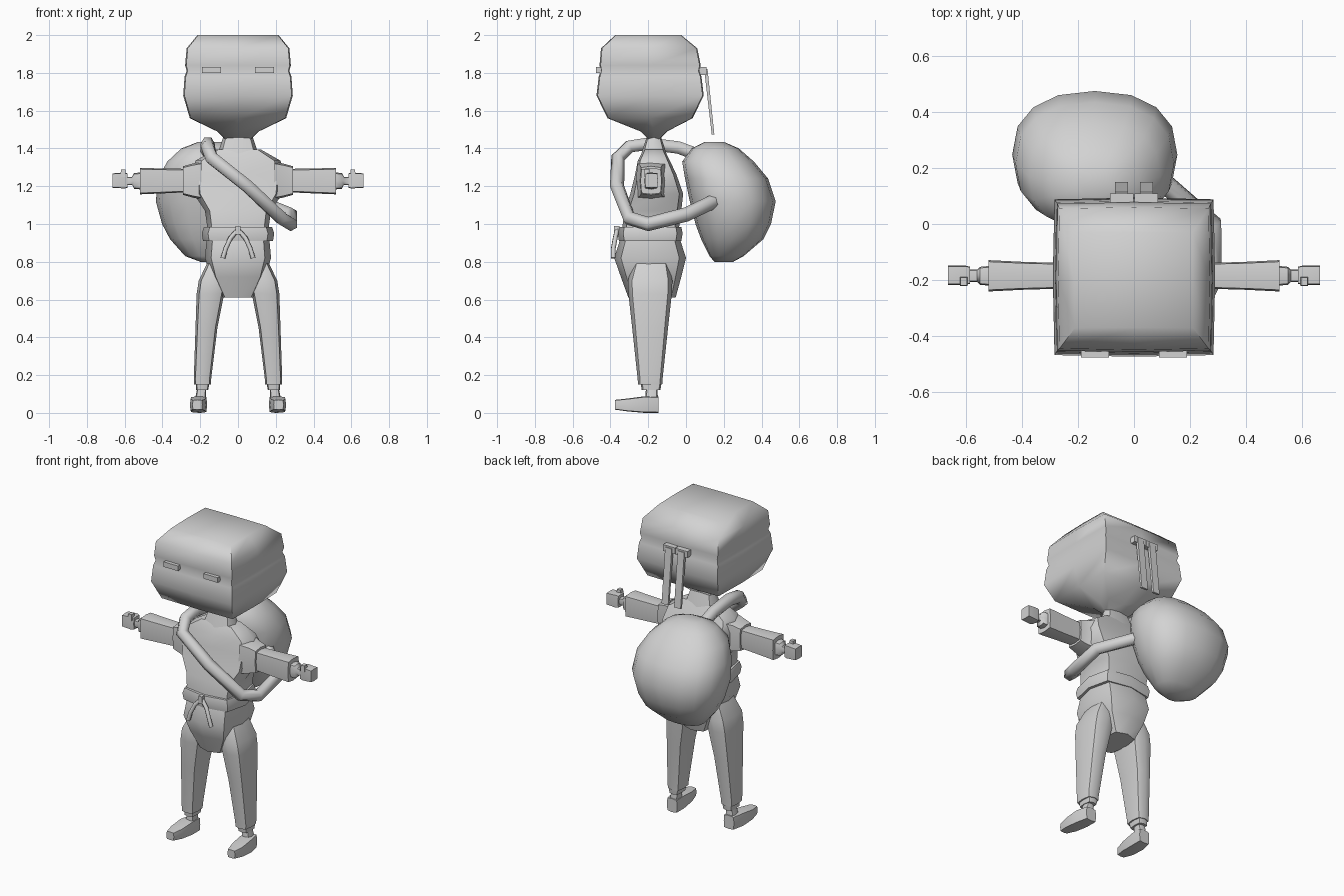
import bpy, bmesh, math

grey = bpy.data.materials.new("plain_grey")
grey.diffuse_color = (0.65, 0.65, 0.65, 1)


def finish(ob, mirror=False, angle=50):
    ob.data.materials.append(grey)
    if mirror:
        ob.modifiers.new("mirror", 'MIRROR')
    if ob.type == 'MESH':
        bpy.ops.object.select_all(action='DESELECT')
        ob.select_set(True)
        bpy.context.view_layer.objects.active = ob
        bpy.ops.object.shade_smooth_by_angle(angle=math.radians(angle))
    return ob


def power(v, e):
    return 0 if abs(v) < 1e-6 else math.copysign(abs(v) ** e, v)


def loft(name, axis, rings, n=8, e=0.6, mirror=False, angle=50):
    """Skin rings (position, centre a, centre b, half a, half b); e=0 is square, e=1 round."""
    bm = bmesh.new()
    loops = []
    for t, a, b, ra, rb in rings:
        loop = []
        for i in range(n):
            w = 2 * math.pi * (i + (0.5 if n == 4 else 0)) / n
            u = a + ra * power(math.cos(w), e)
            v = b + rb * power(math.sin(w), e)
            loop.append(bm.verts.new({'x': (t, u, v), 'y': (u, t, v), 'z': (u, v, t)}[axis]))
        loops.append(loop)
    for p, q in zip(loops, loops[1:]):
        for i in range(n):
            j = (i + 1) % n
            bm.faces.new((p[i], p[j], q[j], q[i]))
    bm.faces.new(loops[0])
    bm.faces.new(loops[-1])
    bmesh.ops.recalc_face_normals(bm, faces=bm.faces)
    me = bpy.data.meshes.new(name)
    bm.to_mesh(me)
    bm.free()
    ob = bpy.data.objects.new(name, me)
    bpy.context.collection.objects.link(ob)
    return finish(ob, mirror, angle)


def tube(name, points, radius):
    cu = bpy.data.curves.new(name, 'CURVE')
    cu.dimensions = '3D'
    cu.bevel_depth = radius
    cu.bevel_resolution = 1
    cu.use_fill_caps = True
    sp = cu.splines.new('POLY')
    sp.points.add(len(points) - 1)
    for p, co in zip(sp.points, points):
        p.co = (*co, 1)
    sp.use_smooth = True
    ob = bpy.data.objects.new(name, cu)
    bpy.context.collection.objects.link(ob)
    return finish(ob)


# Boxy head with a shallow groove at eye level, tapering to the chin
loft("head", 'z', [
    (1.45, 0, -0.17, 0.07, 0.03), (1.49, 0, -0.17, 0.11, 0.07),
    (1.56, 0, -0.19, 0.255, 0.225), (1.68, 0, -0.19, 0.29, 0.284),
    (1.78, 0, -0.19, 0.283, 0.272), (1.81, 0, -0.19, 0.272, 0.262),
    (1.84, 0, -0.19, 0.28, 0.268), (1.93, 0, -0.195, 0.272, 0.255),
    (2.0, 0, -0.2, 0.215, 0.175)], e=0.06, angle=60)

# Slit eyes
loft("eye", 'z', [(1.80, 0.14, -0.462, 0.05, 0.014),
                  (1.832, 0.14, -0.462, 0.05, 0.014)], n=4, e=0, mirror=True)
# Knot and hanging tails at the back of the head
loft("headband_knot", 'z', [(1.79, 0.044, 0.085, 0.042, 0.024),
                            (1.83, 0.044, 0.085, 0.042, 0.024)], n=4, e=0, mirror=True)
loft("headband_tail", 'z', [(1.475, 0.044, 0.143, 0.023, 0.007),
                            (1.82, 0.044, 0.105, 0.023, 0.009)], n=4, e=0, mirror=True)

# Neck and torso
loft("neck", 'z', [(1.36, 0, -0.17, 0.11, 0.07), (1.41, 0, -0.17, 0.095, 0.055),
                   (1.47, 0, -0.17, 0.075, 0.035)])
loft("torso", 'z', [
    (0.92, 0, -0.19, 0.165, 0.15), (1.0, 0, -0.185, 0.165, 0.15),
    (1.07, 0, -0.175, 0.175, 0.15), (1.16, 0, -0.155, 0.235, 0.14),
    (1.26, 0, -0.16, 0.245, 0.11), (1.335, 0, -0.17, 0.225, 0.085),
    (1.395, 0, -0.17, 0.12, 0.055)], e=0.45)

# Hips, belt and belt ends
loft("hips", 'z', [
    (0.61, 0, -0.18, 0.085, 0.125), (0.72, 0, -0.185, 0.145, 0.16),
    (0.82, 0, -0.19, 0.175, 0.19), (0.93, 0, -0.19, 0.165, 0.155)], e=0.6)
loft("belt", 'z', [
    (0.91, 0, -0.19, 0.185, 0.165), (0.95, 0, -0.19, 0.192, 0.172),
    (0.985, 0, -0.19, 0.18, 0.165)], e=0.55)
for side, name in ((-1, "left_belt_end"), (1, "right_belt_end")):
    tube(name, [(0, -0.365, 0.97), (side * 0.04, -0.375, 0.925),
                (side * 0.065, -0.385, 0.87), (side * 0.08, -0.385, 0.82)], 0.013)
loft("belt_knot", 'z', [(0.945, 0, -0.367, 0.016, 0.014),
                        (0.99, 0, -0.367, 0.012, 0.014)], n=4, e=0)

# Trouser legs, cuffs, ankles and feet
loft("leg", 'z', [
    (0.15, 0.188, -0.19, 0.044, 0.064), (0.18, 0.188, -0.19, 0.046, 0.066),
    (0.45, 0.167, -0.19, 0.058, 0.095), (0.63, 0.146, -0.19, 0.073, 0.115),
    (0.70, 0.135, -0.19, 0.073, 0.118), (0.79, 0.10, -0.185, 0.065, 0.095)],
    e=0.6, mirror=True)
loft("ankle_cuff", 'z', [(0.12, 0.19, -0.185, 0.032, 0.05),
                         (0.165, 0.187, -0.185, 0.037, 0.055)], e=0.5, mirror=True)
loft("ankle", 'z', [(0.06, 0.2, -0.182, 0.03, 0.035),
                    (0.13, 0.192, -0.182, 0.024, 0.03)], e=0.6, mirror=True)
loft("foot", 'y', [
    (-0.375, 0.215, 0.043, 0.026, 0.026), (-0.31, 0.213, 0.042, 0.042, 0.034),
    (-0.22, 0.208, 0.044, 0.045, 0.044), (-0.145, 0.2, 0.043, 0.036, 0.043)],
    e=0.3, mirror=True)

# Arms built outwards along x
loft("short_sleeve", 'x', [(0.19, -0.18, 1.23, 0.085, 0.1), (0.24, -0.185, 1.23, 0.065, 0.09),
                           (0.29, -0.185, 1.23, 0.058, 0.076)], e=0.3, mirror=True)
loft("forearm", 'x', [(0.27, -0.185, 1.23, 0.046, 0.062), (0.4, -0.185, 1.228, 0.05, 0.066),
                      (0.52, -0.185, 1.227, 0.056, 0.07)], e=0.3, mirror=True)
loft("wrist", 'x', [(0.51, -0.185, 1.228, 0.036, 0.045), (0.55, -0.185, 1.228, 0.032, 0.042),
                    (0.56, -0.185, 1.228, 0.022, 0.022),
                    (0.6, -0.185, 1.228, 0.022, 0.022)], e=0.4, mirror=True)
loft("fist", 'x', [(0.585, -0.183, 1.23, 0.03, 0.038), (0.6, -0.183, 1.23, 0.034, 0.042),
                   (0.665, -0.183, 1.23, 0.034, 0.038)], e=0.2, mirror=True)
loft("thumb", 'z', [(1.25, 0.608, -0.205, 0.014, 0.016),
                    (1.288, 0.608, -0.205, 0.012, 0.014)], n=4, e=0, mirror=True)

# Round sack on the back
loft("sack", 'z', [
    (0.80, -0.14, 0.20, 0.06, 0.05), (0.83, -0.14, 0.215, 0.14, 0.09),
    (0.92, -0.14, 0.245, 0.22, 0.165), (1.0, -0.14, 0.25, 0.262, 0.2),
    (1.12, -0.14, 0.2475, 0.295, 0.2275), (1.24, -0.14, 0.215, 0.283, 0.22),
    (1.33, -0.14, 0.17, 0.235, 0.19), (1.40, -0.14, 0.155, 0.16, 0.125),
    (1.435, -0.14, 0.15, 0.07, 0.05)], n=16, e=0.85, angle=60)

# Strap over one shoulder, across the chest and back under the other arm
tube("sack_strap", [
    (-0.16, 0.08, 1.36), (-0.16, -0.04, 1.405), (-0.16, -0.2, 1.425),
    (-0.16, -0.3, 1.41), (-0.14, -0.36, 1.35), (0.05, -0.365, 1.2),
    (0.23, -0.3, 1.03), (0.28, -0.2, 1.0), (0.28, 0.0, 1.05),
    (0.08, 0.17, 1.13)], 0.038)
